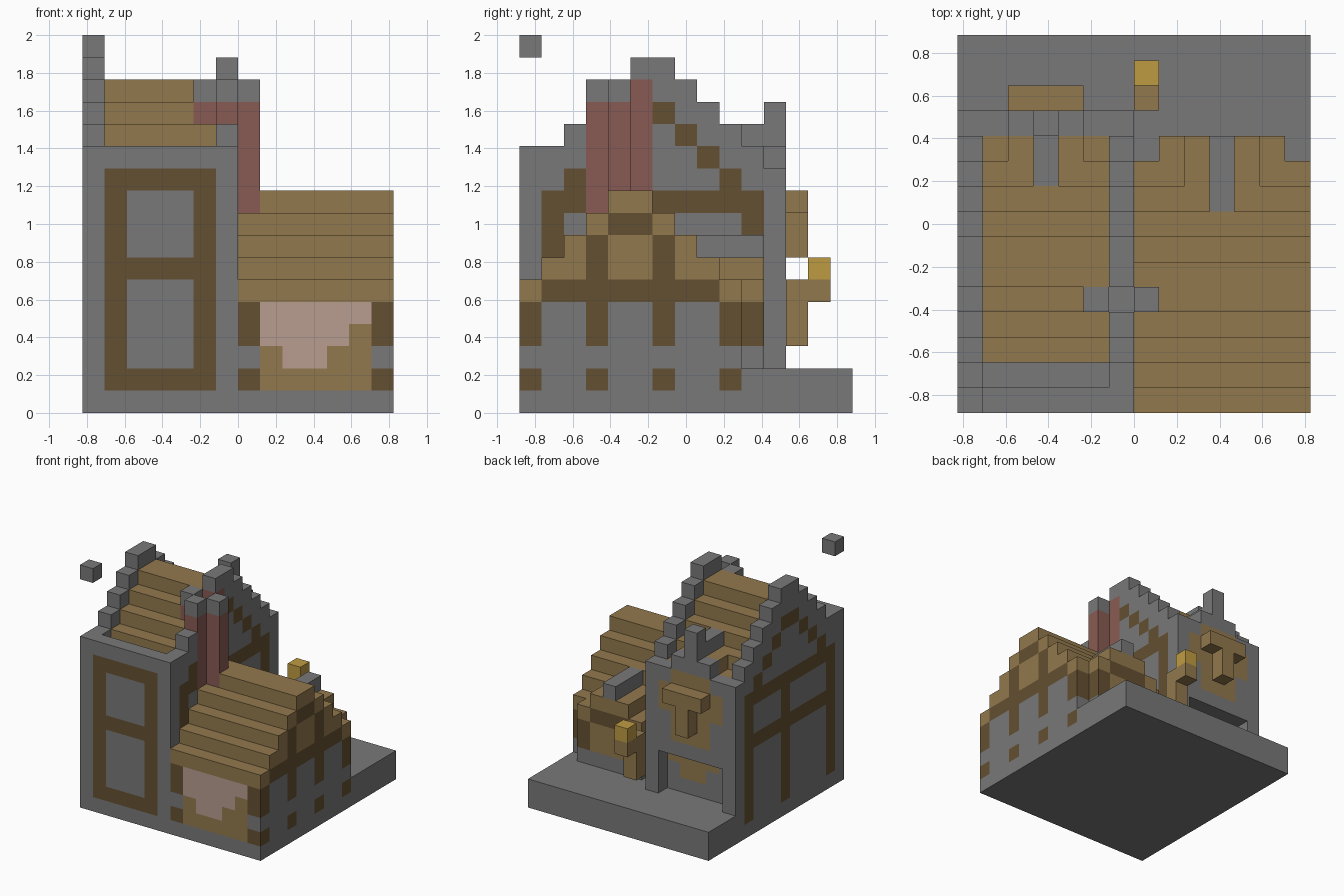
import bpy
import bmesh
import math
from mathutils import Vector

cube = bpy.data.objects.get("Cube")
if cube:
    bpy.data.objects.remove(cube, do_unlink=True)

U = 2 / 17                              # edge of one block
ORIGIN = Vector((-7 * U, -7.5 * U, 0))


def material(name, rgb):
    m = bpy.data.materials.new(name)
    m.use_nodes = True
    m.diffuse_color = (*rgb, 1)
    m.node_tree.nodes["Principled BSDF"].inputs["Base Color"].default_value = (*rgb, 1)
    return m


MATS = {
    "stone": material("stone grey", (.19, .19, .19)),
    "wood": material("roof wood", (.29, .19, .075)),
    "beam": material("dark beam", (.13, .08, .032)),
    "brick": material("red brick", (.25, .105, .087)),
    "plaster": material("pink plaster", (.48, .34, .28)),
    "glow": material("lamp yellow", (.52, .33, .055)),
}
COLOURS = list(MATS)
cells = {}                              # block -> [part, colour]


def span(r):
    return range(r[0], r[1] + 1) if isinstance(r, tuple) else (r,)


def blocks(x, y, z):
    return [(i, j, k) for i in span(x) for j in span(y) for k in span(z)]


def fill(part, colour, x, y, z):
    for c in blocks(x, y, z):
        cells[c] = [part, colour]


def paint(colour, x, y, z):
    for c in blocks(x, y, z):
        if c in cells:
            cells[c][1] = colour


def carve(x, y, z):
    for c in blocks(x, y, z):
        cells.pop(c, None)


# plinth
fill("plinth", "stone", (0, 13), (0, 14), (0, 1))

# tall house: walls, stepped gables and roof
fill("tall_house_walls", "stone", (0, 6), (0, 11), (2, 10))
fill("tall_house_walls", "stone", (0, 6), 0, 11)
for j in range(1, 11):
    top = min(10 + j, 21 - j)           # highest block of the gable
    fill("left_gable", "stone", 0, j, (11, top))
    fill("right_gable", "stone", 6, j, (11, top))
    if 1 < j < 10:
        fill("tall_roof", "wood", (1, 5), j, (11, top - 1))
paint("wood", (1, 5), 10, 10)

# rear dormer of the tall house
fill("tall_dormer", "stone", (2, 4), 11, 11)
fill("tall_dormer", "stone", 3, 11, (12, 13))
fill("tall_dormer", "wood", (2, 4), 10, 11)
fill("tall_dormer", "stone", 3, (9, 10), 12)

# low house: walls and stepped roof
fill("low_house_walls", "stone", (7, 13), (0, 9), (2, 4))
for j in range(10):
    fill("low_roof", "wood", (7, 13), j, (5, min(5 + j, 14 - j)))

# rear dormer of the low house
fill("low_dormer", "stone", (8, 12), 10, 2)
fill("low_dormer", "wood", (8, 12), 10, (3, 5))
fill("low_dormer", "wood", (9, 11), (9, 10), 6)
fill("low_dormer", "stone", 10, (8, 10), 7)
paint("beam", (9, 11), 10, 5)
for i in (8, 12):
    paint("beam", i, 10, (3, 4))

# front frame of the tall house
for i in (1, 5):
    paint("beam", i, 0, (1, 10))
for k in (1, 6, 10):
    paint("beam", (1, 5), 0, k)

# side timbers of the tall house
for i in (0, 6):
    for j in (1, 10):
        paint("beam", i, j, (1, 9))
    paint("beam", i, (1, 10), 9)
    for s in range(4):                  # rafters
        paint("beam", i, 2 + s, 10 + s)
        paint("beam", i, 9 - s, 10 + s)
paint("beam", 0, 6, (1, 9))
paint("beam", 0, (1, 10), 6)

# side timbers of the low house
for j in (0, 3, 6, 9):
    paint("beam", 13, j, 1)
    paint("beam", 13, j, (3, 4))
paint("beam", 13, (1, 8), 5)
for j in (3, 6):
    paint("beam", 13, j, (6, 7))
paint("beam", 13, (4, 5), 8)

# front of the low house: posts, boards and plaster
for k in (1, 3, 4):
    paint("beam", 7, 0, k)
    paint("beam", 13, 0, k)
paint("wood", (8, 12), 0, (1, 4))
paint("plaster", (8, 12), 0, 4)
paint("plaster", (8, 11), 0, 3)
paint("plaster", (9, 10), 0, 2)

# cross-shaped chimney with stone caps
for i, j in ((5, 4), (7, 4), (6, 3), (6, 5)):
    fill("chimney", "brick", i, j, (9, 14))
    if j < 5:
        paint("stone", i, j, 14)
fill("right_gable", "stone", 6, 5, 15)
carve(6, 4, 14)

# rear doorway
carve((1, 5), 11, (2, 4))
paint("wood", (2, 5), 10, 4)
paint("wood", (3, 4), 10, 3)

# rear boarding and T-shaped bracket
paint("wood", (2, 4), 11, (6, 10))
paint("wood", (1, 5), 11, (8, 9))
fill("rear_bracket", "wood", (2, 4), 12, 9)
fill("rear_bracket", "wood", 3, 12, (7, 8))

# lamp on its post
fill("lamp_post", "wood", 7, 12, (3, 5))
fill("lamp_post", "wood", 7, 13, 5)
fill("lamp", "glow", 7, 13, 6)

# stray floating block
fill("floating_block", "stone", 0, 0, 16)

# one mesh per part, made of the exposed block faces only
SIDES = [Vector(s) for s in ((1, 0, 0), (-1, 0, 0), (0, 1, 0),
                             (0, -1, 0), (0, 0, 1), (0, 0, -1))]


def build(part):
    mesh = bpy.data.meshes.new(part)
    for colour in COLOURS:
        mesh.materials.append(MATS[colour])
    bm = bmesh.new()
    for c, (owner, colour) in cells.items():
        if owner != part:
            continue
        for n in SIDES:
            if tuple(int(a + b) for a, b in zip(c, n)) in cells:
                continue
            a = Vector((n.y, n.z, n.x)) / 2
            b = n.cross(a)
            mid = Vector(c) + Vector((.5, .5, .5)) + n / 2
            corners = (mid - a - b, mid + a - b, mid + a + b, mid - a + b)
            face = bm.faces.new([bm.verts.new(ORIGIN + p * U) for p in corners])
            face.material_index = COLOURS.index(colour)
    bmesh.ops.remove_doubles(bm, verts=bm.verts[:], dist=U / 100)
    bmesh.ops.dissolve_limit(bm, angle_limit=math.radians(1), verts=bm.verts[:],
                             edges=bm.edges[:], delimit={"MATERIAL"})
    bm.to_mesh(mesh)
    bm.free()
    bpy.context.collection.objects.link(bpy.data.objects.new(part, mesh))


for part in sorted({owner for owner, _ in cells.values()}):
    build(part)
